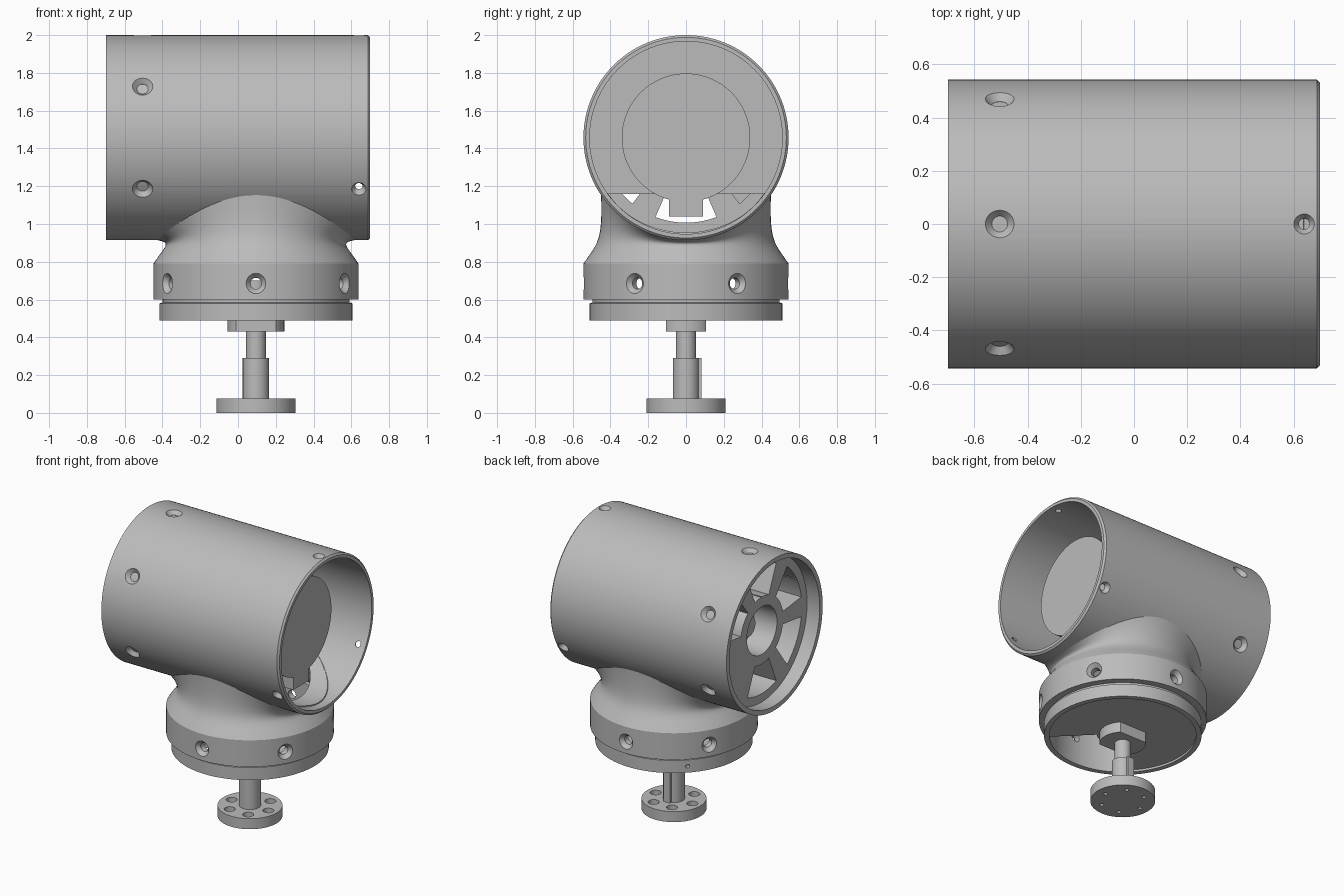
import bpy, bmesh
from math import sin, cos, radians, pi, sqrt
from mathutils import Matrix

cube = bpy.data.objects.get("Cube")
if cube:
    bpy.data.objects.remove(cube, do_unlink=True)

grey = bpy.data.materials.new("plain grey")
grey.use_nodes = True
COLOUR = (0.5, 0.5, 0.5, 1)
grey.diffuse_color = COLOUR
grey.node_tree.nodes["Principled BSDF"].inputs["Base Color"].default_value = COLOUR

AXIS_Z = 1.457      # height of the tube axis
R = 0.543           # outer radius of tube and collar
BORE = 0.51         # inner radius of tube
BASE_X = 0.095      # lower body axis
ALONG_X = Matrix(((0, 0, 1, 0), (1, 0, 0, 0), (0, 1, 0, AXIS_Z), (0, 0, 0, 1)))
UPRIGHT = Matrix.Translation((BASE_X, 0, 0))


def finish(name, bm, matrix, fix=True):
    bmesh.ops.remove_doubles(bm, verts=bm.verts, dist=1e-5)
    if fix:
        bmesh.ops.recalc_face_normals(bm, faces=bm.faces)
    bm.transform(matrix)
    mesh = bpy.data.meshes.new(name)
    bm.to_mesh(mesh)
    bm.free()
    mesh.materials.append(grey)
    ob = bpy.data.objects.new(name, mesh)
    bpy.context.collection.objects.link(ob)
    return ob


def lathe(name, profile, matrix, n=96):
    """Revolve a closed (radius, height) loop about local z."""
    bm = bmesh.new()
    rings = [[bm.verts.new((r * cos(2 * pi * i / n), r * sin(2 * pi * i / n), z))
              for r, z in profile] for i in range(n)]
    m = len(profile)
    for i in range(n):
        a, b = rings[i], rings[(i + 1) % n]
        for j in range(m):
            k = (j + 1) % m
            if profile[j][0] or profile[k][0]:
                bm.faces.new((a[j], b[j], b[k], a[k]))
    return finish(name, bm, matrix)


def disc(name, r, z0, z1, matrix, n=96):
    return lathe(name, [(0, z0), (r, z0), (r, z1), (0, z1)], matrix, n)


def prism(name, pts, z0, z1, matrix):
    bm = bmesh.new()
    low = [bm.verts.new((x, y, z0)) for x, y in pts]
    face = bm.faces.new(low)
    new = bmesh.ops.extrude_face_region(bm, geom=[face])["geom"]
    for v in new:
        if isinstance(v, bmesh.types.BMVert):
            v.co.z = z1
    return finish(name, bm, matrix)


def arc(r, a0, a1, n=24):
    return [(r * cos(radians(a0 + (a1 - a0) * i / n)),
             r * sin(radians(a0 + (a1 - a0) * i / n))) for i in range(n + 1)]


def box(name, lo, hi):
    return prism(name, [(lo[0], lo[1]), (hi[0], lo[1]), (hi[0], hi[1]), (lo[0], hi[1])],
                 lo[2], hi[2], Matrix())


def apply_modifier(ob, kind, **settings):
    mod = ob.modifiers.new(kind, kind)
    for key, value in settings.items():
        setattr(mod, key, value)
    bpy.context.view_layer.objects.active = ob
    bpy.ops.object.modifier_apply(modifier=mod.name)


def cut(ob, cutters):
    for c in cutters:
        apply_modifier(ob, "BOOLEAN", operation="DIFFERENCE", solver="EXACT", object=c)
        bpy.data.objects.remove(c, do_unlink=True)


def screw_hole(matrix, angle, along, inner, outer):
    """Countersunk cutter pointing radially out from the matrix's local z axis."""
    prof = [(0, 0.42), (inner, 0.42), (inner, 0.515), (outer, 0.545), (outer, 0.62), (0, 0.62)]
    m = (matrix @ Matrix.Translation((0, 0, along))
         @ Matrix.Rotation(radians(angle), 4, "Z") @ Matrix.Rotation(pi / 2, 4, "Y"))
    return lathe("hole_cutter", prof, m, 24)


# Main horizontal tube with screw holes and an opening into the neck
tube = lathe("main_tube", [(R, -0.7), (R, 0.688), (R - 0.012, 0.7), (BORE, 0.7), (BORE, -0.7)],
             ALONG_X, 128)
holes = [screw_hole(ALONG_X, 30 + 60 * i, -0.505, 0.03, 0.056) for i in range(6)]
holes += [screw_hole(ALONG_X, 90 + 120 * i, 0.64, 0.02, 0.04) for i in range(3)]
cut(tube, holes + [disc("neck_cutter", 0.39, 0.7, 1.3, UPRIGHT, 64)])

# Spoked wheel recessed in the left end of the tube
wheel = lathe("spoked_wheel", [(0.17, -0.6), (BORE + 0.005, -0.6),
                               (BORE + 0.005, -0.4), (0.17, -0.4)], ALONG_X)
cut(wheel, [prism("sector_cutter", arc(0.45, a - 21, a + 21) + arc(0.24, a + 19, a - 19),
                  -0.7, -0.3, ALONG_X) for a in range(30, 390, 60)])
disc("wheel_axle", 0.07, -0.5, -0.38, ALONG_X, 32)

# Mounting wall, motor body and its tab inside the tube
prism("mounting_wall", arc(BORE + 0.005, -35.4, 215.4, 64), -0.42, -0.37, ALONG_X)
disc("motor_body", 0.34, -0.38, 0.5, ALONG_X)
box("motor_tab", (0.3, -0.09, 1.04), (0.5, 0.09, 1.15))

# Collar with its lower lip and screw holes
collar = lathe("base_collar", [(0.475, 0.49), (0.51, 0.49), (0.51, 0.58), (0.495, 0.585),
                               (0.495, 0.6), (R, 0.6), (R, 0.79), (0.5, 0.82), (0.475, 0.8)],
               UPRIGHT)
cut(collar, [screw_hole(UPRIGHT, 30 + 60 * i, 0.685, 0.03, 0.056) for i in range(6)]
    + [disc("pin_cutter", 0.013, 0.4, 0.6, UPRIGHT @ Matrix.Translation((0, 0, 0.535))
            @ Matrix.Rotation(radians(135), 4, "Z") @ Matrix.Rotation(pi / 2, 4, "Y"), 16)])


# Neck blending from the collar up to the tube
def neck_point(angle, t):
    end_r = 0.45 + 0.1 * cos(angle) ** 2
    end_z = AXIS_Z - sqrt((R - 0.006) ** 2 - (end_r * sin(angle)) ** 2)
    ctrl = [(R, 0.79), (0.47, 0.9), (0.44, 0.9), (end_r, end_z)]
    w = [(1 - t) ** 3, 3 * t * (1 - t) ** 2, 3 * t * t * (1 - t), t ** 3]
    r = sum(a * c[0] for a, c in zip(w, ctrl))
    z = sum(a * c[1] for a, c in zip(w, ctrl))
    return r * cos(angle), r * sin(angle), z


bm = bmesh.new()
N, STEPS = 96, 16
grid = [[bm.verts.new(neck_point(2 * pi * i / N, j / STEPS)) for j in range(STEPS + 1)]
        for i in range(N)]
for i in range(N):
    a, b = grid[i], grid[(i + 1) % N]
    for j in range(STEPS):
        bm.faces.new((a[j], b[j], b[j + 1], a[j + 1]))
neck = finish("neck", bm, UPRIGHT, fix=False)
apply_modifier(neck, "SOLIDIFY", thickness=0.035, offset=-1)

# Bottom plate with a quarter open towards the front
prism("bottom_plate", arc(0.48, -45, 225, 72) + arc(0.17, 225, 315, 12), 0.505, 0.535, UPRIGHT)

# Bearing block, stepped shaft and key
prism("bearing_block", [(x, max(-0.105, min(0.105, y))) for x, y in arc(0.15, 0, 355, 71)],
      0.43, 0.52, UPRIGHT)
disc("upper_shaft", 0.053, 0.25, 0.7, UPRIGHT, 48)
disc("lower_shaft", 0.07, 0.06, 0.29, UPRIGHT, 48)
box("shaft_key", (BASE_X - 0.025, 0.05, 0.07), (BASE_X + 0.025, 0.082, 0.29))

# Output flange with counterbored bolt holes
flange = disc("output_flange", 0.21, 0, 0.075, UPRIGHT)
bolt = [(0, -0.02), (0.013, -0.02), (0.013, 0.03), (0.036, 0.03), (0.036, 0.1), (0, 0.1)]
cut(flange, [lathe("bolt_cutter", bolt, UPRIGHT @ Matrix.Rotation(radians(60 * i), 4, "Z")
                   @ Matrix.Translation((0.145, 0, 0)), 24) for i in range(6)])

# Smooth curved walls and keep edges crisp
for ob in bpy.context.collection.objects:
    if ob.type == "MESH" and grey.name in ob.data.materials:
        ob.data.shade_smooth()
        ob.data.set_sharp_from_angle(angle=radians(30))
